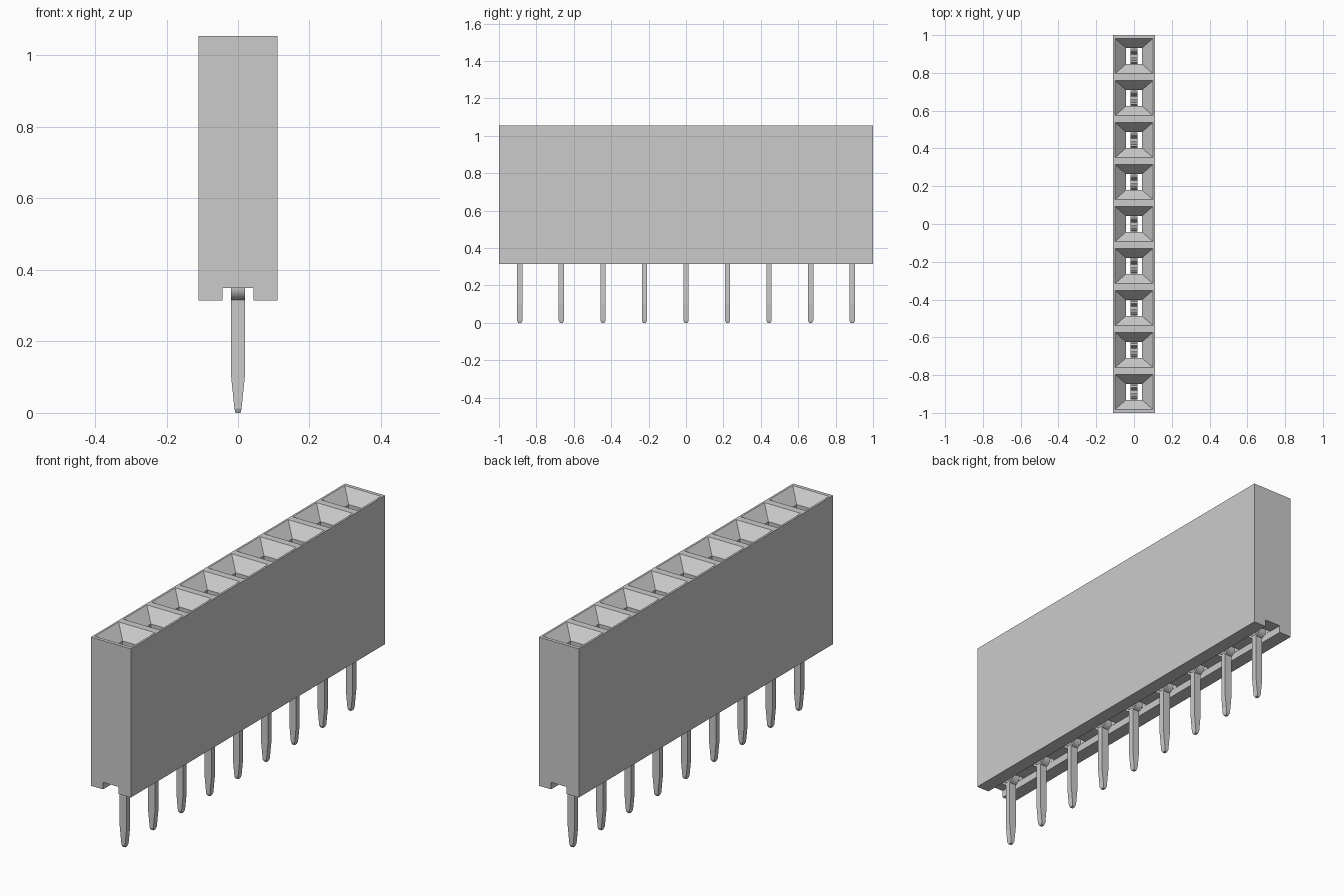
import bpy, bmesh, math
from mathutils import Matrix, Vector

COUNT = 9
PITCH = 2 / COUNT
BASE, TOP = 0.315, 1.055
HOLE = 0.042

cube = bpy.data.objects.get("Cube")
if cube:
    bpy.data.objects.remove(cube)

grey = bpy.data.materials.new("plain grey")
grey.use_nodes = True
grey.diffuse_color = (0.6, 0.6, 0.6, 1)
grey.node_tree.nodes["Principled BSDF"].inputs["Base Color"].default_value = (0.6, 0.6, 0.6, 1)


def add_loft(bm, sections, y=0):
    """Closed solid through rectangles given as (z, half x, half y)."""
    rings = [[bm.verts.new((sx * hx, y + sy * hy, z))
              for sx, sy in ((-1, -1), (1, -1), (1, 1), (-1, 1))]
             for z, hx, hy in sections]
    for low, high in zip(rings, rings[1:]):
        for i in range(4):
            j = (i + 1) % 4
            bm.faces.new((low[i], low[j], high[j], high[i]))
    bm.faces.new(rings[0][::-1])
    bm.faces.new(rings[-1])


def finish(bm, name):
    bmesh.ops.recalc_face_normals(bm, faces=bm.faces)
    mesh = bpy.data.meshes.new(name)
    bm.to_mesh(mesh)
    bm.free()
    mesh.materials.append(grey)
    return mesh


def place(name, mesh, y=0):
    obj = bpy.data.objects.new(name, mesh)
    obj.location.y = y
    bpy.context.collection.objects.link(obj)
    return obj


centres = [(i - (COUNT - 1) / 2) * PITCH for i in range(COUNT)]

# Housing block
bm = bmesh.new()
add_loft(bm, [(BASE, 0.11, 1), (TOP, 0.11, 1)])
housing = place("housing", finish(bm, "housing"))

# Cutter for the funnel mouths and shafts
bm = bmesh.new()
funnel = 0.06
mouth_x, mouth_y = 0.1, 0.093
for y in centres:
    add_loft(bm, [(0.33, HOLE, HOLE), (TOP - funnel, HOLE, HOLE),
                  (TOP, mouth_x, mouth_y), (TOP + 0.02, mouth_x, mouth_y)], y)
sockets = place("socket_cutter", finish(bm, "socket_cutter"))

# Cutter for the groove along the underside
bm = bmesh.new()
add_loft(bm, [(BASE - 0.05, HOLE + 0.001, 1.1), (0.35, HOLE + 0.001, 1.1)])
groove = place("groove_cutter", finish(bm, "groove_cutter"))

# Cut the housing, then drop the cutters
for cutter in (sockets, groove):
    cutter.hide_render = True
    mod = housing.modifiers.new(cutter.name, "BOOLEAN")
    mod.operation = "DIFFERENCE"
    mod.solver = "EXACT"
    mod.object = cutter
bpy.context.view_layer.update()
cut = bpy.data.meshes.new_from_object(
    housing.evaluated_get(bpy.context.evaluated_depsgraph_get()))
housing.modifiers.clear()
housing.data = cut
for cutter in (sockets, groove):
    bpy.data.objects.remove(cutter)

# Solder pin with tapered, chamfered tip
bm = bmesh.new()
add_loft(bm, [(0, 0.007, 0.008), (0.012, 0.01, 0.014),
              (0.1, 0.019, 0.014), (BASE + 0.01, 0.019, 0.014)])
pin_mesh = finish(bm, "pin")

# U-shaped spring contact: rounded base and two leaves that pinch near the top
thick, radius, reach = 0.01, 0.032, 0.036
bend = [Vector((reach - radius + radius * math.sin(a), BASE + thick / 2 + radius * (1 - math.cos(a))))
        for a in (math.pi / 2 * k / 8 for k in range(9))]
half = bend + [Vector(p) for p in ((reach, 0.55), (0.016, 0.84), (0.013, 0.87), (0.028, 0.96))]
path = [Vector((-p.x, p.y)) for p in reversed(half)] + half
bm = bmesh.new()
rows = [[bm.verts.new((x, p.x, p.y)) for x in (-0.019, 0.019)] for p in path]
for a, b in zip(rows, rows[1:]):
    face = bm.faces.new((a[0], a[1], b[1], b[0]))
    face.smooth = True
contact_mesh = finish(bm, "contact")

for number, y in enumerate(centres, 1):
    place(f"pin_{number}", pin_mesh, y)
    contact = place(f"contact_{number}", contact_mesh, y)
    solid = contact.modifiers.new("thickness", "SOLIDIFY")
    solid.thickness = thick
    solid.offset = 0
    split = contact.modifiers.new("sharp edges", "EDGE_SPLIT")
    split.split_angle = math.radians(40)
